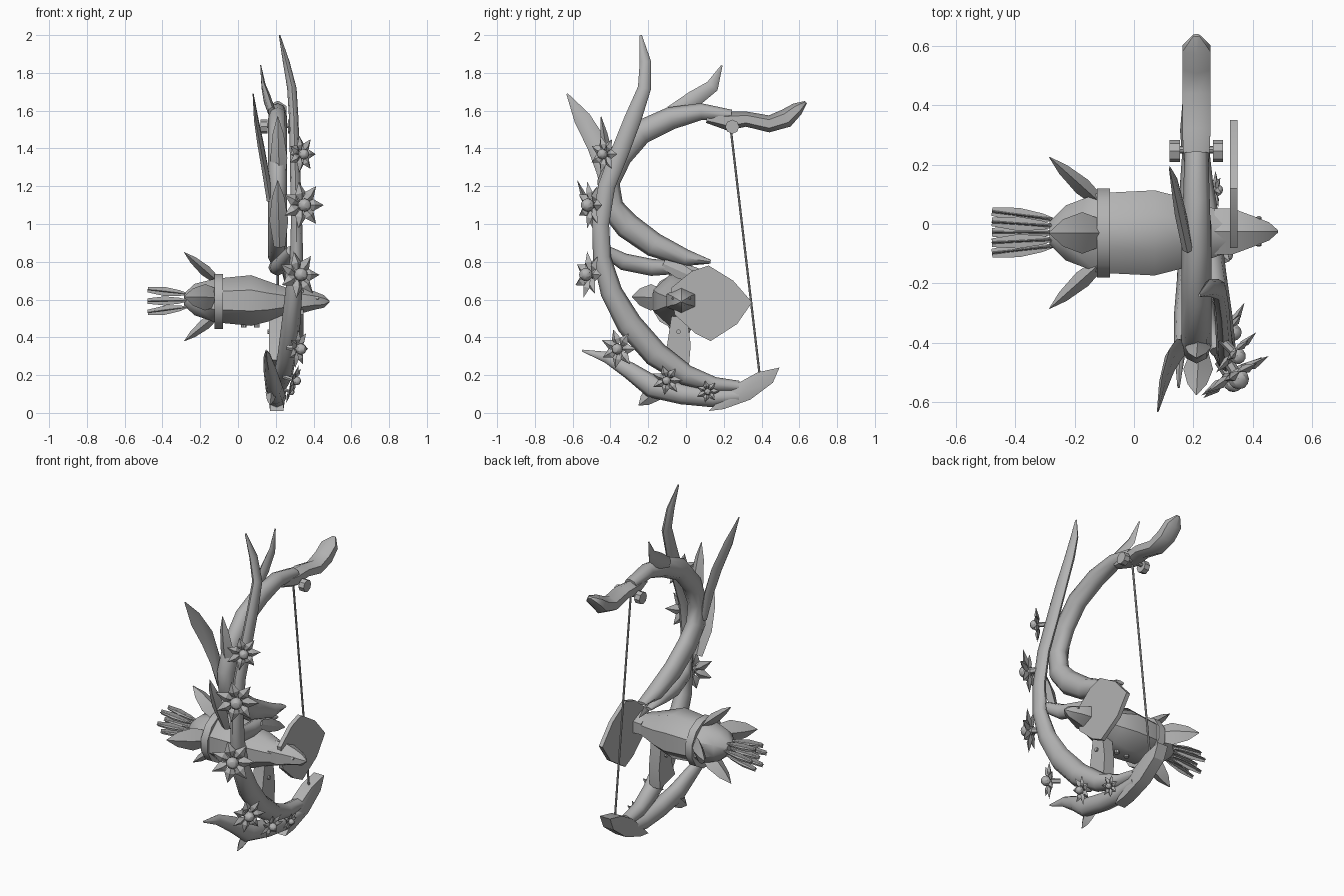
import bpy, bmesh, math
from mathutils import Vector

if "Cube" in bpy.data.objects:
    bpy.data.objects.remove(bpy.data.objects["Cube"])

mat = bpy.data.materials.new("plain grey")
mat.diffuse_color = (0.45, 0.45, 0.45, 1)
mat.use_nodes = True
mat.node_tree.nodes["Principled BSDF"].inputs["Base Color"].default_value = mat.diffuse_color


def finish(name, bm, angle=35):
    bmesh.ops.recalc_face_normals(bm, faces=bm.faces)
    me = bpy.data.meshes.new(name)
    bm.to_mesh(me)
    bm.free()
    me.materials.append(mat)
    ob = bpy.data.objects.new(name, me)
    bpy.context.collection.objects.link(ob)
    bpy.ops.object.select_all(action='DESELECT')
    bpy.context.view_layer.objects.active = ob
    ob.select_set(True)
    bpy.ops.object.shade_smooth_by_angle(angle=math.radians(angle))
    return ob


def skin(bm, rings):
    for a, b in zip(rings, rings[1:]):
        n = len(a)
        for i in range(n):
            bm.faces.new((a[i], a[(i + 1) % n], b[(i + 1) % n], b[i]))
    bm.faces.new(rings[0])
    bm.faces.new(rings[-1])


def limb(name, pts, sides=8):
    """Sweep an ellipse along (x, y, z, half width in x, half depth in the bow plane)."""
    bm, rings = bmesh.new(), []
    for i, (x, y, z, rx, rn) in enumerate(pts):
        p, q = pts[max(i - 1, 0)], pts[min(i + 1, len(pts) - 1)]
        d = Vector((0, q[1] - p[1], q[2] - p[2])).normalized()
        n = Vector((0, -d.z, d.y))
        ring = []
        for k in range(sides):
            t = math.tau * k / sides
            ring.append(bm.verts.new(Vector((x, y, z)) + n * rn * math.cos(t)
                                     + Vector((rx * math.sin(t), 0, 0))))
        rings.append(ring)
    skin(bm, rings)
    return finish(name, bm, 58)


def loft_x(name, secs, sides=8):
    """Loft ellipses along x: (x, y, z, half y, half z)."""
    bm = bmesh.new()
    rings = [[bm.verts.new((x, y + ry * math.cos(math.tau * (k + .5) / sides),
                            z + rz * math.sin(math.tau * (k + .5) / sides)))
              for k in range(sides)] for x, y, z, ry, rz in secs]
    skin(bm, rings)
    return finish(name, bm, 42)


def plate(name, outline, x, thick, bulge=0.0):
    """Side-on (y, z) outline given thickness in x, optionally ridged."""
    bm = bmesh.new()
    a = [bm.verts.new((x - thick / 2, y, z)) for y, z in outline]
    b = [bm.verts.new((x + thick / 2, y, z)) for y, z in outline]
    skin(bm, [a, b])
    if bulge:
        for f in [f for f in bm.faces if len(f.verts) == len(outline)]:
            s = 1 if f.calc_center_median().x > x else -1
            c = bmesh.ops.poke(bm, faces=[f])['verts'][0]
            c.co.x += s * bulge
    return finish(name, bm, 25)


def rod(name, a, b, r, sides=8):
    a, b = Vector(a), Vector(b)
    q = (b - a).to_track_quat('Z', 'Y')
    bm = bmesh.new()
    skin(bm, [[bm.verts.new(p + q @ Vector((r * math.cos(math.tau * k / sides),
              r * math.sin(math.tau * k / sides), 0))) for k in range(sides)] for p in (a, b)])
    return finish(name, bm)


def leaf(name, base, tip, side, width, thick=0.012):
    """Pointed ridged blade from base to tip, widest a third of the way along."""
    base, tip, side = Vector(base), Vector(tip), Vector(side)
    d = tip - base
    side = (side - d * side.dot(d) / d.length_squared).normalized()
    up = d.cross(side).normalized()
    bm, rings = bmesh.new(), []
    for t, w in ((0, .6), (.4, 1), (.75, .65), (1, .04)):
        c = base + d * t
        rings.append([bm.verts.new(c + o) for o in (side * width * w, up * thick * w,
                                                    -side * width * w, -up * thick * w)])
    skin(bm, rings)
    return finish(name, bm, 30)


# upper bow limb, curling from the tip down to the body
limb("upper_limb", [
    (.21, .24, 1.575, .04, .03), (.21, .08, 1.595, .045, .045), (.21, -.08, 1.56, .05, .06),
    (.21, -.24, 1.485, .05, .065), (.21, -.35, 1.36, .05, .065), (.21, -.41, 1.22, .05, .06),
    (.21, -.395, 1.09, .05, .065), (.21, -.31, .99, .05, .07), (.21, -.17, .89, .05, .065),
    (.21, 0, .82, .05, .045), (.21, .13, .80, .03, .01)])
# carved tip cover
limb("upper_limb_tip", [
    (.21, .11, 1.56, .03, .025), (.21, .22, 1.545, .05, .05), (.21, .32, 1.555, .055, .04),
    (.21, .44, 1.53, .055, .045), (.21, .53, 1.56, .055, .05), (.21, .59, 1.61, .055, .035),
    (.21, .635, 1.645, .012, .008)], 6)
# outer vine running from the top horn to the bottom
limb("outer_vine", [
    (.22, -.24, 2.0, .004, .006), (.255, -.215, 1.86, .018, .03), (.285, -.22, 1.72, .025, .035),
    (.295, -.28, 1.56, .025, .045), (.30, -.35, 1.38, .026, .048), (.305, -.42, 1.2, .028, .045),
    (.31, -.452, 1.0, .03, .045), (.31, -.445, .82, .035, .048), (.295, -.395, .64, .045, .058),
    (.28, -.30, .47, .05, .068), (.26, -.16, .31, .05, .068), (.24, 0, .20, .05, .055),
    (.22, .15, .15, .045, .04), (.21, .28, .14, .04, .03)])
# lower limb with its pointed rear end
limb("lower_limb", [
    (.15, -.55, .33, .004, .005), (.155, -.42, .295, .02, .03), (.17, -.30, .225, .035, .045),
    (.19, -.18, .14, .045, .06), (.20, -.02, .10, .05, .055), (.205, .14, .08, .05, .05),
    (.21, .28, .09, .045, .04)])
leaf("lower_spur", (.18, -.12, .15), (.17, -.25, .04), (0, 1, 0), .05, .03)
plate("lower_limb_tip", [(.12, .01), (.20, .02), (.34, .07), (.46, .16), (.495, .24), (.38, .215),
                         (.28, .16), (.19, .08)], .205, .07, .015)
# bowstring and its pins
rod("bowstring", (.21, .235, 1.52), (.21, .39, .20), .006)
rod("string_axle", (.125, .25, 1.52), (.30, .25, 1.52), .012)
for s in (-1, 1):
    rod("string_pulley", (.21 + s * .055, .245, 1.515), (.21 + s * .09, .245, 1.515), .037, 8)

# horns and blades along the upper limb
limb("rear_horn", [(.08, -.63, 1.69, .003, .004), (.095, -.55, 1.56, .012, .045),
                   (.12, -.47, 1.42, .018, .055), (.145, -.43, 1.28, .02, .045),
                   (.17, -.41, 1.12, .02, .02)], 6)
limb("front_horn", [(.12, .19, 1.84, .003, .004), (.135, .14, 1.73, .012, .035),
                    (.155, .04, 1.66, .02, .045), (.18, -.08, 1.59, .02, .035)], 6)
leaf("rear_leaf", (.22, -.39, 1.2), (.21, -.45, 1.57), (1, 0, 0), .045, .03)
leaf("rear_leaf", (.22, -.43, .88), (.21, -.575, 1.23), (1, 0, 0), .05, .025)
# clasping roots between vine and body
limb("lower_root", [(.28, -.43, .86, .025, .03), (.24, -.33, .80, .04, .045),
                    (.21, -.18, .77, .04, .045), (.20, -.05, .77, .04, .035),
                    (.20, .08, .75, .02, .01)])
leaf("root_leaf", (.24, -.12, .79), (.25, .10, .69), (0, .4, 1), .04)

# feathered quiver-like body
loft_x("body", [(-.285, -.03, .60, .04, .035), (-.23, -.03, .60, .10, .09),
                (-.12, -.03, .595, .145, .125), (.07, -.03, .595, .155, .145),
                (.16, -.03, .59, .13, .115), (.24, -.03, .59, .10, .085), (.32, -.03, .59, .07, .06)])
loft_x("collar", [(-.125, -.03, .59, .155, .15), (-.08, -.03, .59, .155, .15)], 12)
for x in (.03, .10):
    rod("body_nub", (x, -.03, .50), (x, -.03, .452), .014)
# pointed head
loft_x("head", [(.27, -.025, .595, .09, .065), (.33, -.025, .595, .09, .07),
                (.40, -.025, .595, .06, .05), (.455, -.025, .59, .035, .033),
                (.485, -.025, .59, .004, .004)], 6)
for s in (-1, 1):
    rod("eye", (.42, -.025 + s * .025, .60), (.42, -.025 + s * .048, .61), .009, 6)
# four spread feathers around the collar
for dy, dz in ((1, 0), (-1, 0), (0, 1), (0, -1)):
    leaf("spread_feather", (-.10, -.03 + dy * .09, .61 + dz * .08),
         (-.285, -.03 + dy * .255, .615 + dz * .235), (0, dz, dy), .07, .03)
# bundle of fletched arrows
for k in range(7):
    t = math.tau * k / 6
    r = 0 if k == 6 else 1
    oy, oz = r * math.cos(t), r * math.sin(t)
    a = Vector((-.23, -.03 + .04 * oy, .595 + .035 * oz))
    b = Vector((-.478, -.028 + .07 * oy, .592 + .07 * oz))
    rod("arrow_shaft", a, b, .005, 6)
    for side in ((0, 1, 0), (0, 0, 1)):
        leaf("arrow_fletching", b, a.lerp(b, .1), side, .024, .003)

# side fin and strut beneath the body
plate("side_fin", [(-.08, .66), (.03, .75), (.12, .78), (.25, .70), (.35, .585), (.27, .47),
                   (.13, .38), (.05, .42), (-.06, .52)], .335, .025)
plate("strut", [(-.07, .56), (.0, .56), (.025, .36), (.015, .24), (-.13, .28), (-.10, .36)], .20, .07)
for y, z in ((-.04, .43), (-.05, .53)):
    rod("strut_bolt", (.155, y, z), (.245, y, z), .012)


def flower(loc, normal, r):
    """Seven broad pointed petals around a domed centre, on a short stalk."""
    loc, n = Vector(loc), Vector(normal).normalized()
    q = n.to_track_quat('Z', 'Y')
    bm = bmesh.new()
    for k in range(7):
        t = math.tau * k / 7
        def v(rad, ang, h):
            return bm.verts.new(loc + q @ Vector((rad * r * math.cos(t + ang),
                                                  rad * r * math.sin(t + ang), h * r)))
        root, l, m, e, p = v(.1, 0, 0), v(.6, -.46, .04), v(.55, 0, .2), v(.6, .46, .04), v(1.06, 0, .08)
        back = v(.45, 0, -.08)
        for f in ((root, l, m), (root, m, e), (l, p, m), (m, p, e),
                  (root, back, l), (root, e, back), (l, back, p), (back, e, p)):
            bm.faces.new(f)
    c = bmesh.ops.create_uvsphere(bm, u_segments=10, v_segments=6, radius=r * .3)['verts']
    for w in c:
        w.co = loc + q @ (w.co + Vector((0, 0, r * .2)))
    finish("flower", bm, 30)
    rod("flower_stalk", loc, loc - n * .06, r * .15, 6)


for loc, nrm, r in (((.335, -.43, 1.37), (.7, -.7, 0), .095), ((.34, -.50, 1.1), (.5, -.85, 0), .12),
                    ((.32, -.51, .73), (.55, -.83, .1), .12), ((.315, -.355, .34), (.85, -.45, -.1), .10),
                    ((.295, -.10, .175), (.9, -.2, -.3), .08), ((.27, .115, .115), (.9, 0, -.3), .06)):
    flower(loc, nrm, r)
